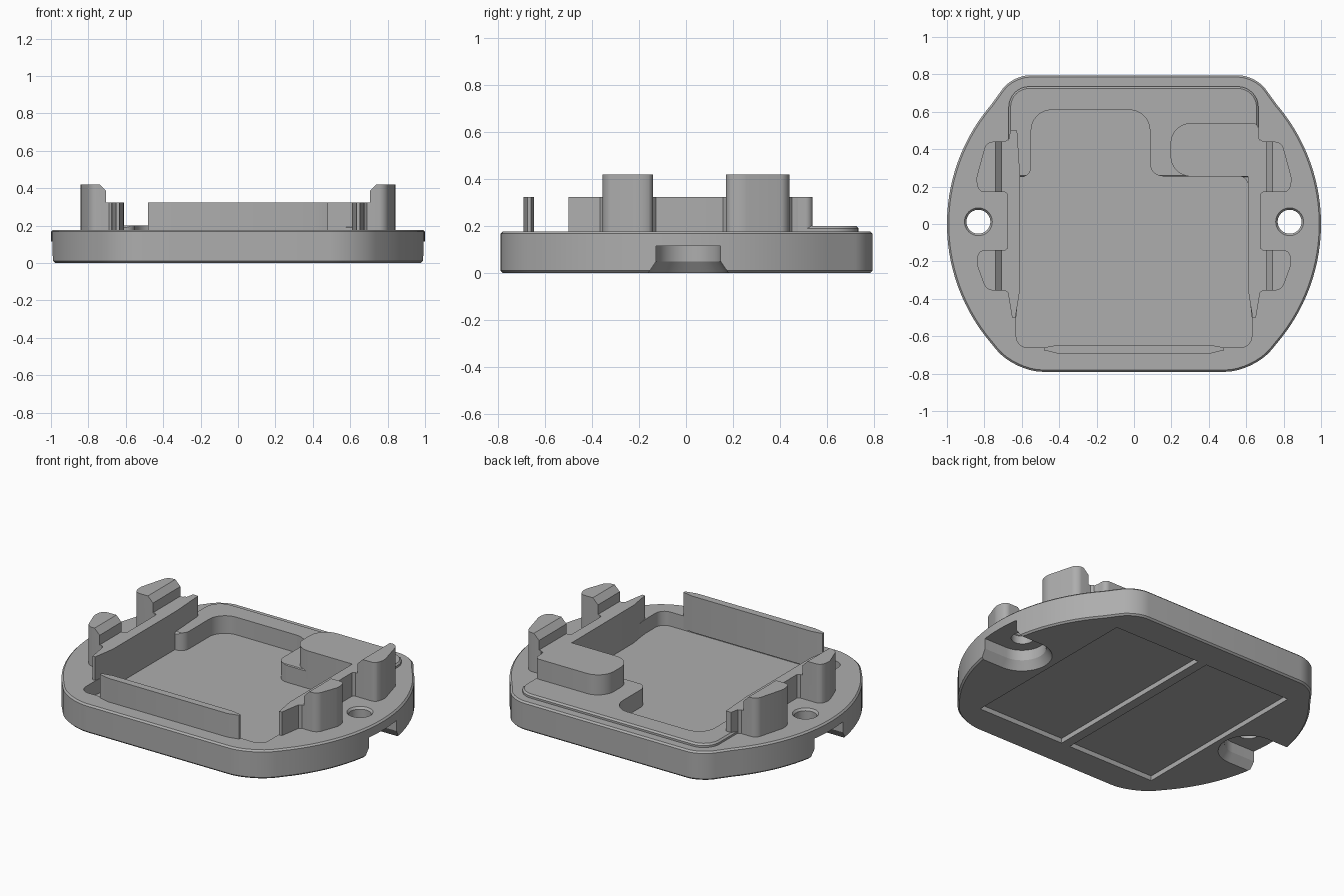
import bpy, bmesh, math
from mathutils import Vector

cube = bpy.data.objects.get("Cube")
if cube:
    bpy.data.objects.remove(cube, do_unlink=True)

grey = bpy.data.materials.new("plain grey")
grey.use_nodes = True
COLOUR = (0.42, 0.42, 0.42, 1)
grey.diffuse_color = COLOUR
grey.node_tree.nodes["Principled BSDF"].inputs["Base Color"].default_value = COLOUR


def rounded(points, steps=8):
    """Outline from (x, y, trim) corners, each trimmed and rounded."""
    out = []
    for i, p in enumerate(points):
        c = Vector(p[:2])
        trim = p[2] if len(p) > 2 else 0
        if not trim:
            out.append(c)
            continue
        a = Vector(points[i - 1][:2])
        b = Vector(points[(i + 1) % len(points)][:2])
        start = c + (a - c).normalized() * trim
        end = c + (b - c).normalized() * trim
        h1, h2 = start.lerp(c, 0.55), end.lerp(c, 0.55)
        for k in range(steps + 1):
            t = k / steps
            u = 1 - t
            out.append(start * u**3 + h1 * 3 * u * u * t + h2 * 3 * u * t * t + end * t**3)
    return out


def loft(name, sections, side=1, bevel=None):
    """Solid through stacked (outline, z) sections; bevel = (edge rule, width)."""
    bm = bmesh.new()
    rings = [[bm.verts.new((p[0] * side, p[1], z)) for p in o] for o, z in sections]
    n = len(rings[0])
    for low, high in zip(rings, rings[1:]):
        for i in range(n):
            j = (i + 1) % n
            bm.faces.new((low[i], low[j], high[j], high[i]))
    bm.faces.new(rings[0][::-1])
    bm.faces.new(rings[-1])
    bmesh.ops.recalc_face_normals(bm, faces=bm.faces)
    if bevel:
        rule, width = bevel
        edges = [e for e in bm.edges if rule(e.verts[0].co, e.verts[1].co)]
        bmesh.ops.bevel(bm, geom=edges, offset=width, segments=1, affect='EDGES')
    mesh = bpy.data.meshes.new(name)
    bm.to_mesh(mesh)
    bm.free()
    mesh.materials.append(grey)
    obj = bpy.data.objects.new(name, mesh)
    bpy.context.collection.objects.link(obj)
    return obj


def prism(name, outline, z0, z1, side=1, bevel=None):
    return loft(name, [(outline, z0), (outline, z1)], side, bevel)


def combine(target, tool, operation):
    mod = target.modifiers.new("combine", 'BOOLEAN')
    mod.operation = operation
    mod.solver = 'EXACT'
    mod.object = tool
    bpy.context.view_layer.objects.active = target
    bpy.ops.object.modifier_apply(modifier=mod.name)
    bpy.data.objects.remove(tool, do_unlink=True)


def circle(x, y, r, n=40):
    return [(x + r * math.cos(a), y + r * math.sin(a))
            for a in (2 * math.pi * k / n for k in range(n))]


def slot(r, cx=0.835, cy=0.01, n=24):
    """Half circle facing inward, open past the outer rim."""
    arc = [math.pi / 2 + math.pi * k / n for k in range(n + 1)]
    return [(1.2, cy + r)] + [(cx + r * math.cos(a), cy + r * math.sin(a)) for a in arc] + [(1.2, cy - r)]


def rect(x0, x1, y0, y1):
    return [(x0, y0), (x1, y0), (x1, y1), (x0, y1)]


# Base plate: bowed sides, rounded corners, fine bevels on both rims
R = 0.98
right = [(1 - R + math.sqrt(R * R - y * y), y) for y in (-0.6 + 1.24 * k / 28 for k in range(29))]
left = [(-x, y) for x, y in reversed(right)]
corners = [(0.64, -0.79, 0.15)] + right + [(0.65, 0.795, 0.09)]
corners += [(-0.65, 0.795, 0.09)] + left + [(-0.64, -0.79, 0.15)]
plate = prism("base_plate", rounded(corners), 0, 0.178,
              bevel=(lambda a, b: abs(a.z - b.z) < 1e-6, 0.01))

# Low raised lip at the back
lip_shape = rounded([(-0.67, 0.25), (0.665, 0.25), (0.665, 0.735, 0.11), (-0.67, 0.735, 0.11)])
lip = prism("back_lip", lip_shape, 0.12, 0.2,
            bevel=(lambda a, b: min(a.z, b.z) > 0.19, 0.01))
combine(plate, lip, 'UNION')

# Sunken tray
tray = rounded([(-0.615, 0.25), (-0.55, 0.25, 0.055), (-0.55, 0.61, 0.11), (0.085, 0.61, 0.11),
                (0.085, 0.255, 0.07), (0.61, 0.255, 0.05), (0.613, -0.35), (0.63, -0.5),
                (0.63, -0.66, 0.06), (-0.63, -0.66, 0.06), (-0.63, -0.5), (-0.615, -0.35)])
combine(plate, prism("tray_cutter", tray, 0.09, 0.5), 'DIFFERENCE')

for side in (1, -1):
    # Shallow underside panel, flared screw recess and screw hole
    combine(plate, prism("panel_cutter", rect(0.03, 0.63, -0.6, 0.6), -0.1, 0.03, side), 'DIFFERENCE')
    recess = loft("recess_cutter", [(slot(0.178), -0.01), (slot(0.137), 0.05), (slot(0.137), 0.115)], side)
    combine(plate, recess, 'DIFFERENCE')
    hole = loft("hole_cutter", [(circle(0.832, 0.012, r), z)
                                for r, z in ((0.064, -0.05), (0.064, 0.165), (0.08, 0.185))], side)
    combine(plate, hole, 'DIFFERENCE')

front_wall = [(-0.48, -0.66), (-0.41, -0.647), (0.41, -0.647), (0.48, -0.66),
              (0.48, -0.675), (0.41, -0.692), (-0.41, -0.692), (-0.48, -0.675)]
prism("front_wall", front_wall, 0.1, 0.325)

boss = rounded([(0.195, 0.254, 0.11), (0.665, 0.254), (0.665, 0.54, 0.03), (0.195, 0.54, 0.11)])
prism("corner_boss", boss, 0.15, 0.325)

# Side rails with two taller clips each
rail = [(0.61, 0.27), (0.625, 0.5), (0.66, 0.5), (0.675, 0.43), (0.675, -0.36),
        (0.652, -0.5), (0.634, -0.5), (0.611, -0.36)]
back_clip = rounded([(0.705, 0.44), (0.79, 0.44, 0.035), (0.85, 0.22, 0.04), (0.82, 0.17, 0.02), (0.705, 0.17)])
front_clip = rounded([(0.705, -0.14), (0.82, -0.14, 0.02), (0.85, -0.19, 0.04), (0.79, -0.355, 0.035), (0.705, -0.355)])


def inner_top(a, b):
    return min(a.z, b.z) > 0.41 and max(abs(a.x), abs(b.x)) < 0.706


for side, label in ((1, "left"), (-1, "right")):
    prism(label + "_rail", rail, 0.088, 0.325, side)
    for name, shape, y0, y1 in (("back", back_clip, 0.17, 0.44), ("front", front_clip, -0.355, -0.14)):
        prism(f"{label}_{name}_clip", shape, 0.15, 0.42, side, (inner_top, 0.035))
        foot = [(0.66, y0), (0.675, y0 - 0.012), (0.69, y0), (0.72, y0),
                (0.72, y1), (0.69, y1), (0.675, y1 + 0.012), (0.66, y1)]
        prism(f"{label}_{name}_clip_foot", foot, 0.15, 0.325, side)

# Smooth curved walls, crisp edges
bpy.ops.object.select_all(action='DESELECT')
for obj in bpy.context.scene.objects:
    if obj.type == 'MESH' and grey.name in obj.data.materials:
        obj.select_set(True)
        bpy.context.view_layer.objects.active = obj
bpy.ops.object.shade_smooth_by_angle(angle=math.radians(30))
